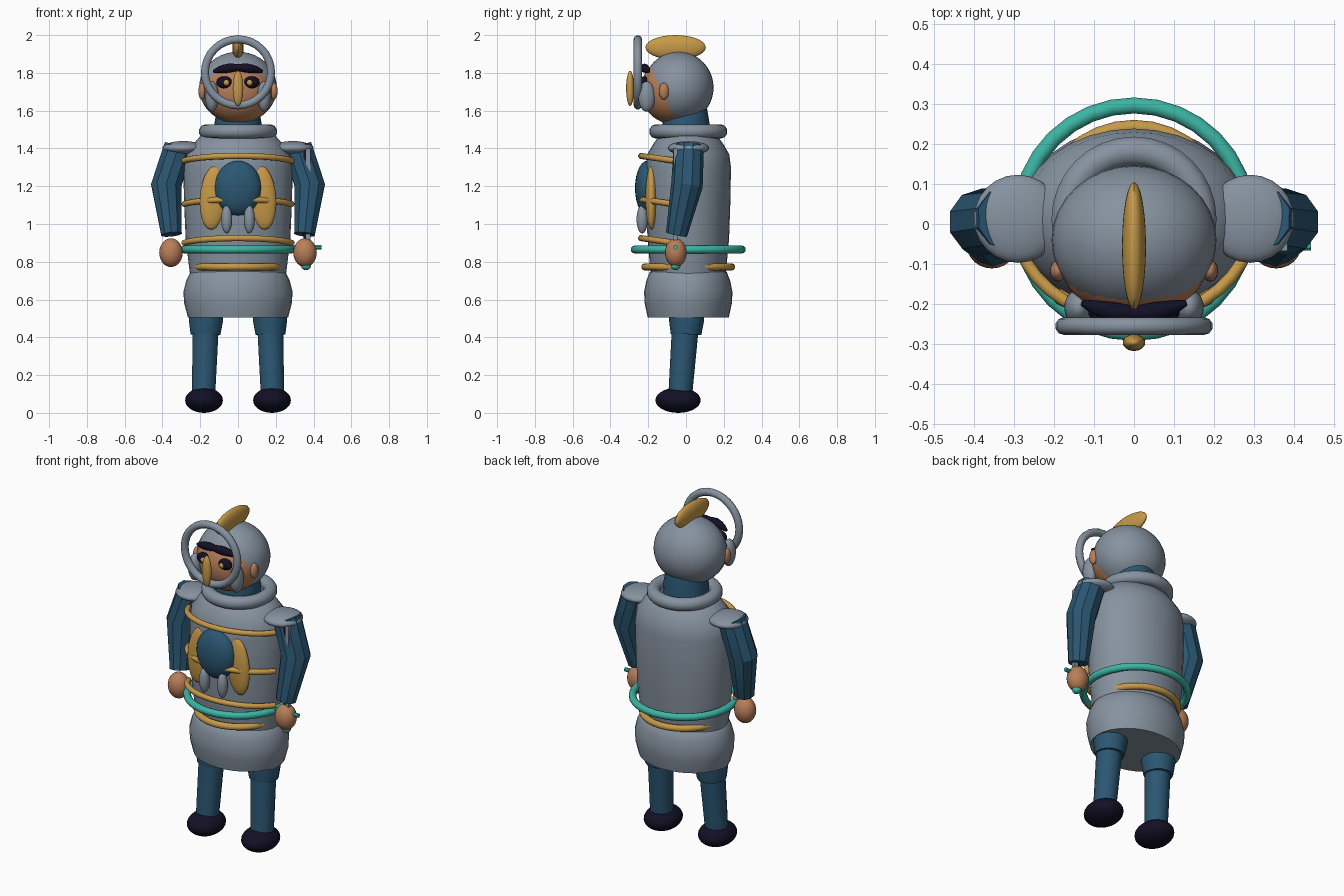
import bpy, bmesh, math
from mathutils import Vector, Matrix, Euler

if "Cube" in bpy.data.objects:
    bpy.data.objects.remove(bpy.data.objects["Cube"])


def mat(name, r, g, b):
    m = bpy.data.materials.new(name)
    m.diffuse_color = (r, g, b, 1)
    m.use_nodes = True
    m.node_tree.nodes["Principled BSDF"].inputs["Base Color"].default_value = m.diffuse_color
    return m


GREY = mat("steel grey", 0.24, 0.29, 0.35)
BLUE = mat("deep blue", 0.024, 0.095, 0.17)
SKIN = mat("skin", 0.48, 0.21, 0.10)
GOLD = mat("gold", 0.57, 0.32, 0.065)
TEAL = mat("teal", 0.045, 0.46, 0.37)
DARK = mat("near black", 0.006, 0.005, 0.018)


def finish(bm, name, material, angle=40):
    """Turn a bmesh into a named object with sharp edges kept."""
    bmesh.ops.recalc_face_normals(bm, faces=bm.faces)
    me = bpy.data.meshes.new(name)
    bm.to_mesh(me)
    bm.free()
    me.materials.append(material)
    ob = bpy.data.objects.new(name, me)
    bpy.context.collection.objects.link(ob)
    bpy.ops.object.select_all(action='DESELECT')
    ob.select_set(True)
    bpy.context.view_layer.objects.active = ob
    bpy.ops.object.shade_smooth_by_angle(angle=math.radians(angle))
    return ob


def ball(name, loc, rad, material, rot=(0, 0, 0), seg=24, rings=14):
    bm = bmesh.new()
    m = Matrix.LocRotScale(Vector(loc), Euler(rot), Vector(rad))
    bmesh.ops.create_uvsphere(bm, u_segments=seg, v_segments=rings, radius=1, matrix=m)
    return finish(bm, name, material)


def box(name, loc, size, material):
    bm = bmesh.new()
    bmesh.ops.create_cube(bm, size=1, matrix=Matrix.LocRotScale(Vector(loc), None, Vector(size)))
    return finish(bm, name, material)


def skin_rings(rings, closed):
    """Bridge equal rings of points; cap the ends when open."""
    bm = bmesh.new()
    vs = [[bm.verts.new(p) for p in ring] for ring in rings]
    n = len(vs[0])
    for i in range(len(vs) if closed else len(vs) - 1):
        a, b = vs[i], vs[(i + 1) % len(vs)]
        for j in range(n):
            k = (j + 1) % n
            bm.faces.new((a[j], a[k], b[k], b[j]))
    if not closed:
        bm.faces.new(vs[0])
        bm.faces.new(vs[-1])
    return bm


def tube(name, pts, radii, material, sides=10, closed=False, up=(0, 0, 1), angle=40):
    """Round tube along a path, one radius per point."""
    pts = [Vector(p) for p in pts]
    n = len(pts)
    rings = []
    for i, p in enumerate(pts):
        if closed:
            t = pts[(i + 1) % n] - pts[i - 1]
        else:
            t = pts[min(i + 1, n - 1)] - pts[max(i - 1, 0)]
        t.normalize()
        u = t.cross(Vector(up)).normalized()
        v = u.cross(t)
        r = radii[i] if isinstance(radii, (list, tuple)) else radii
        rings.append([p + r * (math.cos(a) * u + math.sin(a) * v)
                      for a in (2 * math.pi * (j + .5) / sides for j in range(sides))])
    return finish(skin_rings(rings, closed), name, material, angle)


def hoop(name, loc, r, minor, material, seg=32, upright=False):
    pts = []
    for i in range(seg):
        a = 2 * math.pi * i / seg
        c, s = r * math.cos(a), r * math.sin(a)
        pts.append(Vector(loc) + Vector((c, 0, s) if upright else (c, s, 0)))
    return tube(name, pts, minor, material, closed=True, up=(0, 1, 0) if upright else (0, 0, 1))


def lathe(name, profile, material, cy=0.012, ratio=0.78, seg=32, angle=40):
    """Stack of ellipses given as (half width, height)."""
    rings = [[(r * math.cos(a), cy + ratio * r * math.sin(a), z)
              for a in (2 * math.pi * j / seg for j in range(seg))] for r, z in profile]
    return finish(skin_rings(rings, False), name, material, angle)


# torso, skirt, collar and neck
lathe("tunic", [(.25, .70), (.26, .78), (.277, .92), (.285, 1.1), (.29, 1.3),
                (.278, 1.37), (.24, 1.42), (.2, 1.465), (.15, 1.48)], GREY)
lathe("skirt", [(.22, .765), (.252, .745), (.274, .70), (.289, .64), (.285, .58), (.265, .505)],
      GREY, ratio=.81)
hoop("collar", (0, .012, 1.49), .17, .038, GREY)
lathe("neck", [(.13, 1.4), (.125, 1.53), (.11, 1.62)], BLUE, cy=0, ratio=1, seg=20)

# belt, hem cord and curved chest straps
hoop("belt", (0, .012, .865), .284, .021, TEAL)
hoop("hem_cord", (0, .012, .773), .23, .019, GOLD)
for i, z in enumerate((1.325, 1.095, .89)):
    arc = []
    for k in range(17):
        a = math.radians(197 + 146 * k / 16)
        arc.append((.298 * math.cos(a), .012 - .25 * abs(math.sin(a)),
                    z + .035 * abs(math.sin(a))))
    tube(f"chest_strap_{i + 1}", arc, .016, GOLD)

# chest emblem body
ball("emblem_body", (0, -.205, 1.19), (.124, .065, .145), BLUE)

# head
ball("hood", (0, -.04, 1.722), (.206, .186, .19), GREY, seg=32, rings=20)
ball("face", (0, -.07, 1.708), (.192, .17, .178), SKIN, seg=32, rings=20)
ball("crest", (0, -.055, 1.935), (.03, .16, .065), GOLD)
hoop("visor_ring", (0, -.255, 1.803), .175, .022, GREY, upright=True)
ball("nose", (0, -.296, 1.718), (.028, .021, .093), GOLD)
brow = [(x / 10 * .13, -.222 + .025 * (x / 10) ** 2, 1.828 - .02 * (x / 10) ** 2)
        for x in range(-10, 11, 2)]
tube("brow", brow, [.008, .017, .022, .024, .022, .018, .022, .024, .022, .017, .008], DARK)

# paired parts
for s, side in ((-1, "left"), (1, "right")):
    ball(f"emblem_wing_{side}", (s * .13, -.183, 1.14), (.072, .032, .17), GOLD,
         rot=(0, s * -.08, 0))
    ball(f"emblem_foot_{side}", (s * .06, -.232, 1.025), (.029, .03, .075), GREY)
    ball(f"eye_{side}", (s * .072, -.222, 1.75), (.042, .025, .032), DARK)
    ball(f"pupil_{side}", (s * .062, -.243, 1.748), (.016, .012, .016), GOLD, seg=12, rings=8)
    ball(f"ear_{side}", (s * .19, -.117, 1.703), (.02, .027, .045), SKIN, seg=16, rings=10)
    ball(f"cheek_guard_{side}", (s * .138, -.208, 1.675), (.036, .045, .08), GREY)
    ball(f"shoulder_pad_{side}", (s * .29, .013, 1.402), (.11, .11, .037), GREY)
    # arm and hand
    tube(f"arm_{side}", [(s * .315, .015, 1.41), (s * .38, .005, 1.205), (s * .352, -.05, .945)],
         [.08, .084, .057], BLUE, sides=10, up=(0, 1, 0), angle=25)
    ball(f"hand_{side}", (s * .355, -.054, .848), (.062, .057, .076), SKIN)
    # leg and boot
    tube(f"trouser_cuff_{side}", [(s * .167, .003, .56), (s * .17, .003, .49), (s * .172, 0, .415)],
         [.094, .093, .081], BLUE, sides=14, up=(0, 1, 0))
    tube(f"leg_{side}", [(s * .17, 0, .5), (s * .182, -.03, .1)], [.072, .063], BLUE,
         sides=14, up=(0, 1, 0))
    ball(f"boot_{side}", (s * .18, -.042, .067), (.1, .12, .067), DARK)

# sword in the right hand
box("sword_blade", (.372, -.056, 1.15), (.022, .022, .5), GREY)
box("sword_fuller", (.355, -.056, 1.14), (.014, .018, .5), DARK)
tube("sword_guard", [(.29, -.055, .877), (.442, -.055, .877)], .012, TEAL, sides=8)
ball("sword_pommel", (.36, -.055, .778), (.026, .026, .022), TEAL, seg=12, rings=8)
